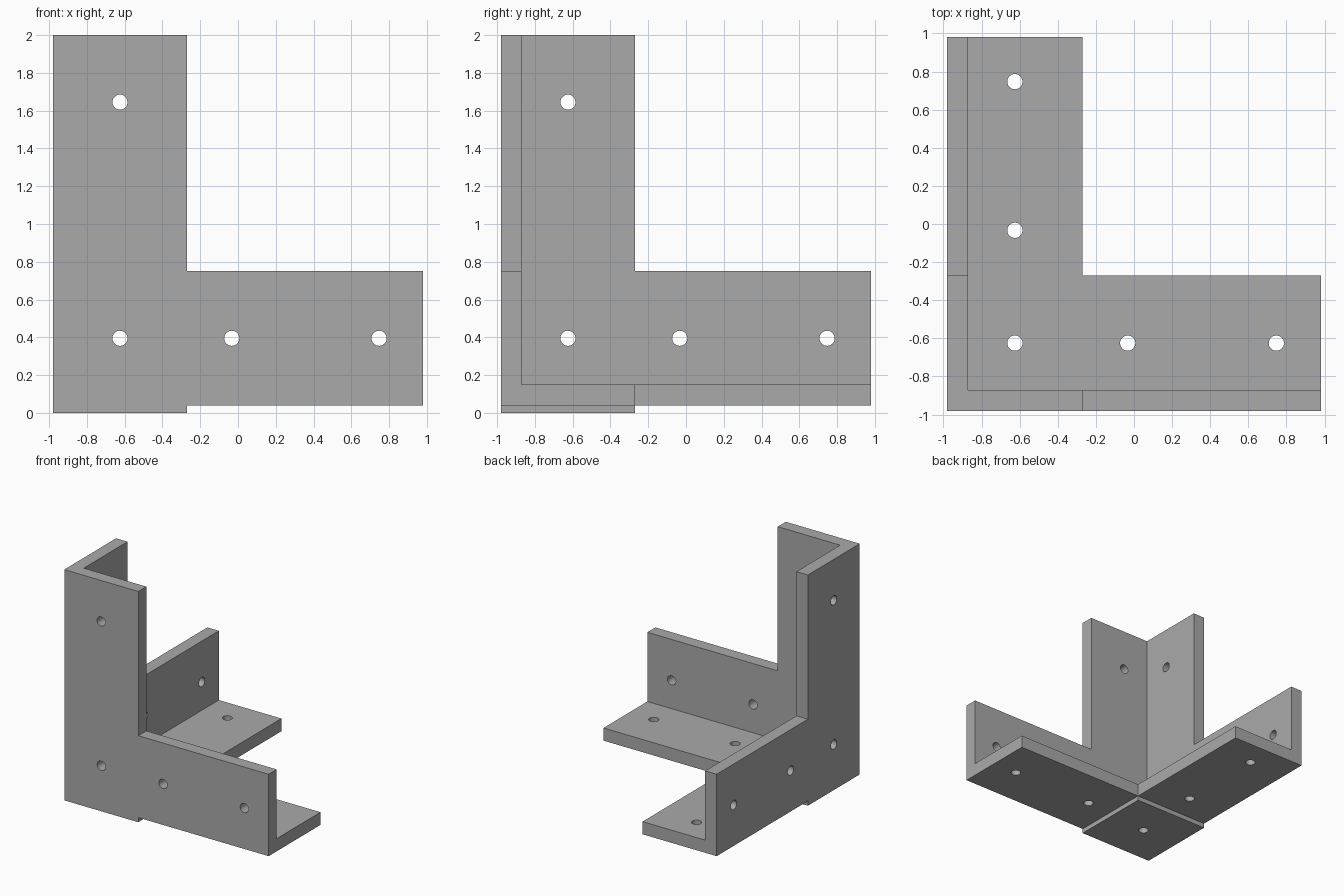
import bpy, bmesh, math
from mathutils import Vector, Matrix

if "Cube" in bpy.data.objects:
    bpy.data.objects.remove(bpy.data.objects["Cube"])

LO, HI = -0.98, 0.98        # outer corner and arm ends
EDGE = -0.27                # arm width limit
INNER = -0.87               # inside faces of the two walls
BASE, FLOOR, ARM_TOP, TOP = 0.04, 0.15, 0.75, 2.0
HOLE_R = 0.04


def make_object(name, bm):
    mesh = bpy.data.meshes.new(name)
    bm.to_mesh(mesh)
    bm.free()
    obj = bpy.data.objects.new(name, mesh)
    bpy.context.collection.objects.link(obj)
    return obj


def box(name, lo, hi):
    lo, hi = Vector(lo), Vector(hi)
    bm = bmesh.new()
    bmesh.ops.create_cube(bm, size=1)
    bmesh.ops.scale(bm, vec=hi - lo, verts=bm.verts)
    bmesh.ops.translate(bm, vec=(lo + hi) / 2, verts=bm.verts)
    return make_object(name, bm)


def drill(name, centre, axis):
    rot = Vector(axis).to_track_quat('Z', 'Y').to_matrix().to_4x4()
    bm = bmesh.new()
    bmesh.ops.create_cone(bm, cap_ends=True, segments=32, radius1=HOLE_R, radius2=HOLE_R,
                          depth=0.4, matrix=Matrix.Translation(centre) @ rot)
    return make_object(name, bm)


def boolean(obj, tool, operation):
    mod = obj.modifiers.new(operation.title(), 'BOOLEAN')
    mod.operation = operation
    mod.solver = 'EXACT'
    mod.object = tool
    tool.hide_render = True
    bpy.context.view_layer.objects.active = obj
    bpy.ops.object.modifier_apply(modifier=mod.name)
    bpy.data.objects.remove(tool, do_unlink=True)


# Three square bars meeting in a corner; the upright one forms the raised foot
bracket = box("corner_bracket", (LO, LO, 0), (EDGE, EDGE, TOP))
boolean(bracket, box("side_arm", (LO, LO, BASE), (HI, EDGE, ARM_TOP)), 'UNION')
boolean(bracket, box("back_arm", (LO, LO, BASE), (EDGE, HI, ARM_TOP)), 'UNION')

# Hollow the inside, leaving two walls and a floor
boolean(bracket, box("inside", (INNER, INNER, FLOOR), (3, 3, 3)), 'DIFFERENCE')

# Screw holes: four in each wall, five in the floor
MID, NEAR, FAR = -0.625, -0.033, 0.747
for u, z in ((MID, 1.645), (MID, 0.395), (NEAR, 0.395), (FAR, 0.395)):
    boolean(bracket, drill("front_hole", (u, LO, z), (0, 1, 0)), 'DIFFERENCE')
    boolean(bracket, drill("left_hole", (LO, u, z), (1, 0, 0)), 'DIFFERENCE')
for x, y in ((MID, MID), (NEAR, MID), (FAR, MID), (MID, NEAR), (MID, FAR)):
    boolean(bracket, drill("floor_hole", (x, y, 0.05), (0, 0, 1)), 'DIFFERENCE')

# Clean up flat faces
bm = bmesh.new()
bm.from_mesh(bracket.data)
bmesh.ops.remove_doubles(bm, verts=bm.verts, dist=0.0001)
bmesh.ops.dissolve_limit(bm, angle_limit=math.radians(1), verts=bm.verts, edges=bm.edges)
bm.to_mesh(bracket.data)
bm.free()

grey = bpy.data.materials.new("grey metal")
grey.diffuse_color = (0.4, 0.4, 0.4, 1)
grey.use_nodes = True
grey.node_tree.nodes["Principled BSDF"].inputs["Base Color"].default_value = grey.diffuse_color
bracket.data.materials.clear()
bracket.data.materials.append(grey)

bpy.ops.object.select_all(action='DESELECT')
bracket.select_set(True)
bpy.context.view_layer.objects.active = bracket
bpy.ops.object.shade_smooth_by_angle(angle=math.radians(30))
